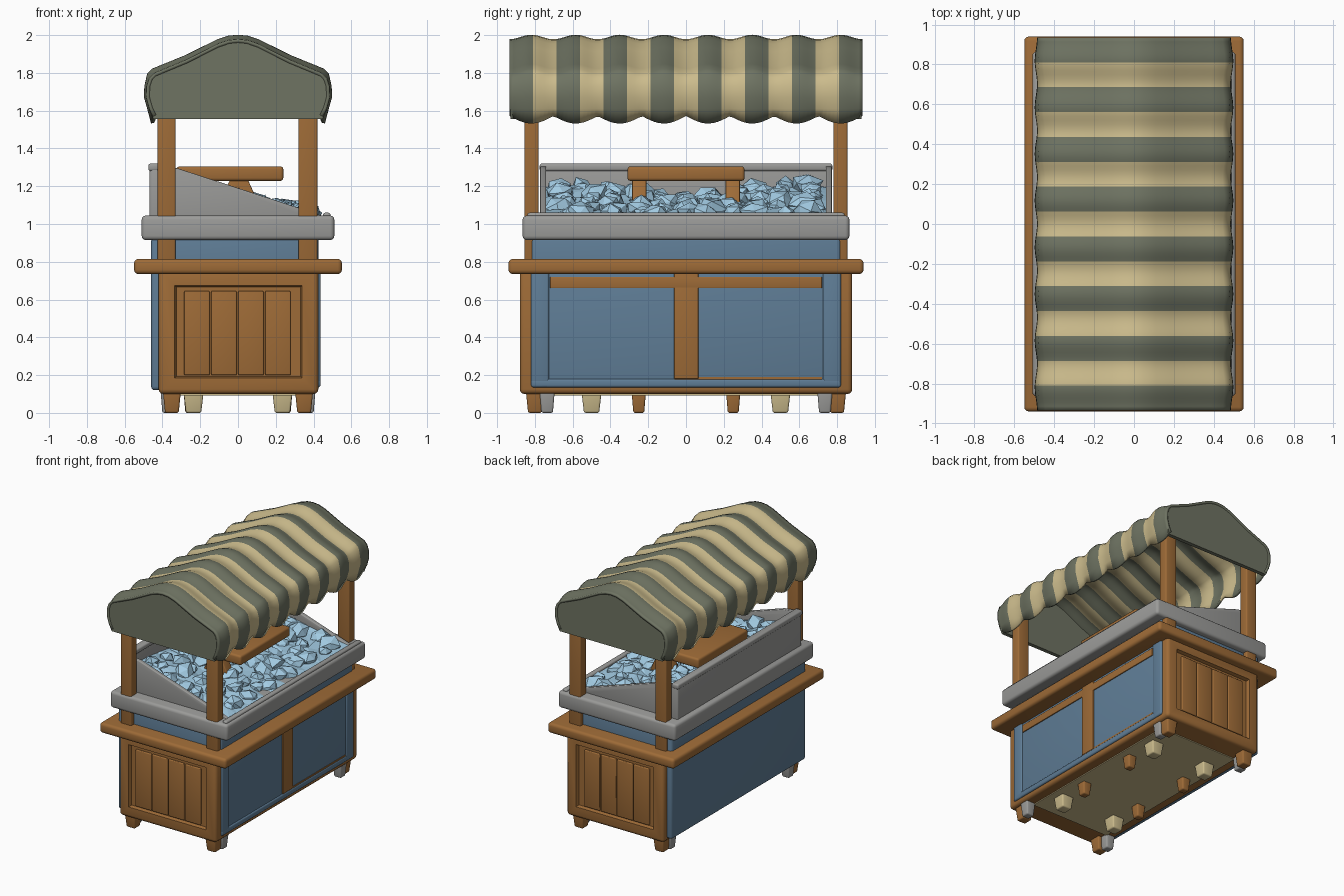
import bpy, bmesh, math, random
from mathutils import Vector, Matrix

if "Cube" in bpy.data.objects:
    bpy.data.objects.remove(bpy.data.objects["Cube"])

random.seed(7)

def mat(name, rgb):
    m = bpy.data.materials.new(name)
    lin = [((c / 255 + 0.055) / 1.055) ** 2.4 for c in rgb]
    m.diffuse_color = (*lin, 1)
    m.use_nodes = True
    m.node_tree.nodes["Principled BSDF"].inputs["Base Color"].default_value = m.diffuse_color
    return m

WOOD = mat("warm wood", (158, 107, 55))
BLUE = mat("slate blue", (95, 125, 150))
GREY = mat("grey metal", (155, 155, 153))
ICE = mat("ice blue", (163, 204, 228))
OLIVE = mat("olive cloth", (110, 115, 98))
CREAM = mat("cream cloth", (203, 187, 140))

def finish(name, bm, mats, smooth=True):
    bmesh.ops.recalc_face_normals(bm, faces=bm.faces)
    me = bpy.data.meshes.new(name)
    bm.to_mesh(me)
    bm.free()
    ob = bpy.data.objects.new(name, me)
    bpy.context.collection.objects.link(ob)
    for m in mats:
        me.materials.append(m)
    if smooth:
        bpy.ops.object.select_all(action='DESELECT')
        ob.select_set(True)
        bpy.context.view_layer.objects.active = ob
        bpy.ops.object.shade_smooth_by_angle(angle=math.radians(35))
    return ob

def box_bm(x, y, z, taper=1.0):
    bm = bmesh.new()
    bmesh.ops.create_cube(bm, size=1)
    for v in bm.verts:
        k = taper if v.co.z < 0 else 1
        v.co = Vector(((x[0] + x[1]) / 2 + v.co.x * k * (x[1] - x[0]),
                       (y[0] + y[1]) / 2 + v.co.y * k * (y[1] - y[0]),
                       (z[0] + z[1]) / 2 + v.co.z * (z[1] - z[0])))
    return bm

def round_edges(bm, r):
    bmesh.ops.bevel(bm, geom=bm.edges[:], offset=r, segments=3, profile=0.5, affect='EDGES')

def box(name, x, y, z, m, r=0.01, taper=1.0):
    bm = box_bm(x, y, z, taper)
    if r:
        round_edges(bm, r)
    return finish(name, bm, [m])

def prism(name, pts, y0, y1, m, r=0.0):
    bm = bmesh.new()
    f = bm.faces.new([bm.verts.new((px, y0, pz)) for px, pz in pts])
    ext = bmesh.ops.extrude_face_region(bm, geom=[f])
    for v in ext["geom"]:
        if isinstance(v, bmesh.types.BMVert):
            v.co.y = y1
    if r:
        round_edges(bm, r)
    return finish(name, bm, [m])

# Wooden cabinet with recessed end panels
bm = box_bm((-0.42, 0.425), (-0.88, 0.88), (0.1, 0.76))
ends = [f for f in bm.faces if abs(f.normal.y) > 0.9]
bmesh.ops.bevel(bm, geom=[e for e in bm.edges], offset=0.025, segments=3, profile=0.5, affect='EDGES')
ends = [f for f in bm.faces if abs(f.normal.y) > 0.99]
bmesh.ops.inset_individual(bm, faces=ends, thickness=0.085)
bmesh.ops.inset_individual(bm, faces=ends, thickness=0.012, depth=-0.025)
finish("cabinet", bm, [WOOD])

# Planks set into the end panels
for s in (-1, 1):
    for i in range(4):
        x0 = -0.285 + i * 0.143
        box("end_plank", (x0, x0 + 0.135), sorted((s * 0.84, s * 0.869)), (0.2, 0.645), WOOD, 0.006)

# Blue tub, with a raised surround on the customer side
box("tub", (-0.46, 0.427), (-0.82, 0.82), (0.66, 0.93), BLUE, 0.02)
box("tub_back_panel", (-0.46, -0.38), (-0.835, 0.835), (0.12, 0.93), BLUE, 0.02)
box("tub_front_panel", (0.38, 0.428), (-0.82, 0.82), (0.135, 0.75), BLUE, 0.015)
box("surround_sill", (0.4, 0.437), (-0.82, 0.82), (0.135, 0.18), BLUE, 0.012)
for s in (-1, 1):
    box("surround_side", (0.4, 0.437), sorted((s * 0.725, s * 0.82)), (0.135, 0.75), BLUE, 0.012)
box("panel_header", (0.4, 0.435), (-0.72, 0.72), (0.66, 0.72), WOOD, 0.004)
box("panel_mullion", (0.4, 0.435), (-0.063, 0.066), (0.18, 0.745), WOOD, 0.004)
box("panel_bottom_strip", (0.4, 0.432), (-0.06, 0.72), (0.178, 0.19), WOOD, 0.0)

# Counter board
box("counter", (-0.55, 0.55), (-0.94, 0.94), (0.735, 0.815), WOOD, 0.022)

# Base plate and feet
box("base_plate", (-0.34, 0.34), (-0.71, 0.71), (0.093, 0.101), CREAM, 0.0)
def foot(name, x, y, w, m):
    box(name, (x - w, x + w), (y - w, y + w), (0.0, 0.14), m, 0.01, 0.72)
for sx in (-1, 1):
    for sy in (-1, 1):
        foot("corner_foot", sx * 0.35, sy * 0.8, 0.05, WOOD)
        foot("caster_block", sx * 0.37, sy * 0.735, 0.042, GREY)
        foot("cream_foot", sx * 0.235, sy * 0.5, 0.056, CREAM)
        foot("small_foot", sx * 0.25, sy * 0.25, 0.04, WOOD)

# Roof posts
for x in ((-0.425, -0.33), (0.32, 0.42)):
    for s in (-1, 1):
        box("roof_post", x, sorted((s * 0.78, s * 0.855)), (0.78, 1.79), WOOD, 0.01)

# Metal tray: rim, tall back wall, sloping side walls
box("tray_rim", (-0.51, 0.51), (-0.865, 0.865), (0.915, 1.045), GREY, 0.022)
box("tray_back_wall", (-0.468, -0.425), (-0.77, 0.77), (1.0, 1.31), GREY, 0.01)
box("tray_back_rail", (-0.475, -0.415), (-0.775, 0.775), (1.28, 1.32), GREY, 0.012)
box("tray_front_lip", (0.45, 0.49), (-0.84, 0.84), (1.0, 1.06), GREY, 0.012)
side = [(-0.46, 1.0), (0.46, 1.0), (0.46, 1.04), (-0.32, 1.295), (-0.46, 1.31)]
for s in (-1, 1):
    prism("tray_side_wall", side, s * 0.74, s * 0.772, GREY, 0.006)

# Ice: rough bed plus angular chunks
def ice_height(x, y):
    back = max(0.0, min(1.0, (0.42 - x) / 0.8))
    return 1.045 + 0.13 * back + 0.03 * back * math.cos(y * math.pi / 0.6 + math.pi)

bm = bmesh.new()
bmesh.ops.create_grid(bm, x_segments=10, y_segments=17, size=1)
for v in bm.verts:
    x, y = v.co.x * 0.445, v.co.y * 0.745
    edge = abs(v.co.x) > 0.99 or abs(v.co.y) > 0.99
    j = 0 if edge else 0.02
    v.co = Vector((x + random.uniform(-j, j), y + random.uniform(-j, j),
                   ice_height(x, y) + random.uniform(-j, j)))
bmesh.ops.triangulate(bm, faces=bm.faces)
finish("ice_bed", bm, [ICE], False)

bm = bmesh.new()
for i in range(7):
    for k in range(11):
        x = -0.37 + i * 0.12 + random.uniform(-0.035, 0.035)
        y = -0.65 + k * 0.13 + random.uniform(-0.035, 0.035)
        r = random.uniform(0.05, 0.088)
        x, y = max(-0.36, min(0.38, x)), max(-0.665, min(0.665, y))
        new = bmesh.ops.create_icosphere(bm, subdivisions=1, radius=r)["verts"]
        rot = Matrix.Rotation(random.uniform(0, 6.3), 3, Vector((random.random(), random.random(), 1)))
        for v in new:
            c = rot @ (v.co * random.uniform(0.75, 1.2))
            v.co = Vector((x + c.x, y + c.y, ice_height(x, y) + c.z * 0.8))
finish("ice_chunks", bm, [ICE], False)

# Serving board on splayed legs
box("serving_board", (-0.325, 0.24), (-0.31, 0.31), (1.228, 1.305), WOOD, 0.016)
for s in (-1, 1):
    ys = sorted((s * 0.21, s * 0.285))
    for x, lean in ((-0.02, 0.09), (-0.04, -0.09)):
        pts = [(x, 1.24), (x + 0.07, 1.24), (x + 0.07 + lean, 1.04), (x + lean, 1.04)]
        prism("board_leg", pts, ys[0], ys[1], WOOD, 0.006)

# Striped cloth canopy with scalloped hem
half = [(0.455, 1.56), (0.475, 1.61), (0.492, 1.67), (0.49, 1.73), (0.475, 1.785), (0.45, 1.81),
        (0.39, 1.835), (0.28, 1.88), (0.19, 1.925), (0.11, 1.965), (0.05, 1.985)]
profile = half + [(0, 1.99)] + [(-x, z) for x, z in reversed(half)]
STRIPES, SUB, L = 15, 6, 0.935
n = STRIPES * SUB
bm = bmesh.new()
rows = []
for j in range(n + 1):
    y = -L + 2 * L * j / n
    wave = math.cos(2 * math.pi * 8 * j / n + math.pi)
    row = []
    for i, (x, z) in enumerate(profile):
        if i in (0, len(profile) - 1):
            zz = 1.572 - 0.04 * abs(math.sin(math.pi * 8 * j / n))
        else:
            zz = z + (0.012 * wave if z > 1.75 else 0)
        row.append(bm.verts.new((x * (1 + 0.012 * wave), y, zz)))
    rows.append(row)
for j in range(n):
    for i in range(len(profile) - 1):
        f = bm.faces.new((rows[j][i], rows[j][i + 1], rows[j + 1][i + 1], rows[j + 1][i]))
        f.material_index = (j // SUB) % 2
canopy = finish("canopy", bm, [OLIVE, CREAM])
mod = canopy.modifiers.new("cloth_thickness", 'SOLIDIFY')
mod.thickness = 0.018
mod.offset = -1 if canopy.data.polygons[len(profile) // 2].normal.z > 0 else 1

# Plain gable cloth at each end
gable = [(x * 0.985, z - (0.014 if z > 1.7 else 0.003)) for x, z in profile]
for s in (-1, 1):
    prism("canopy_gable", gable, s * 0.9, s * 0.93, OLIVE)
